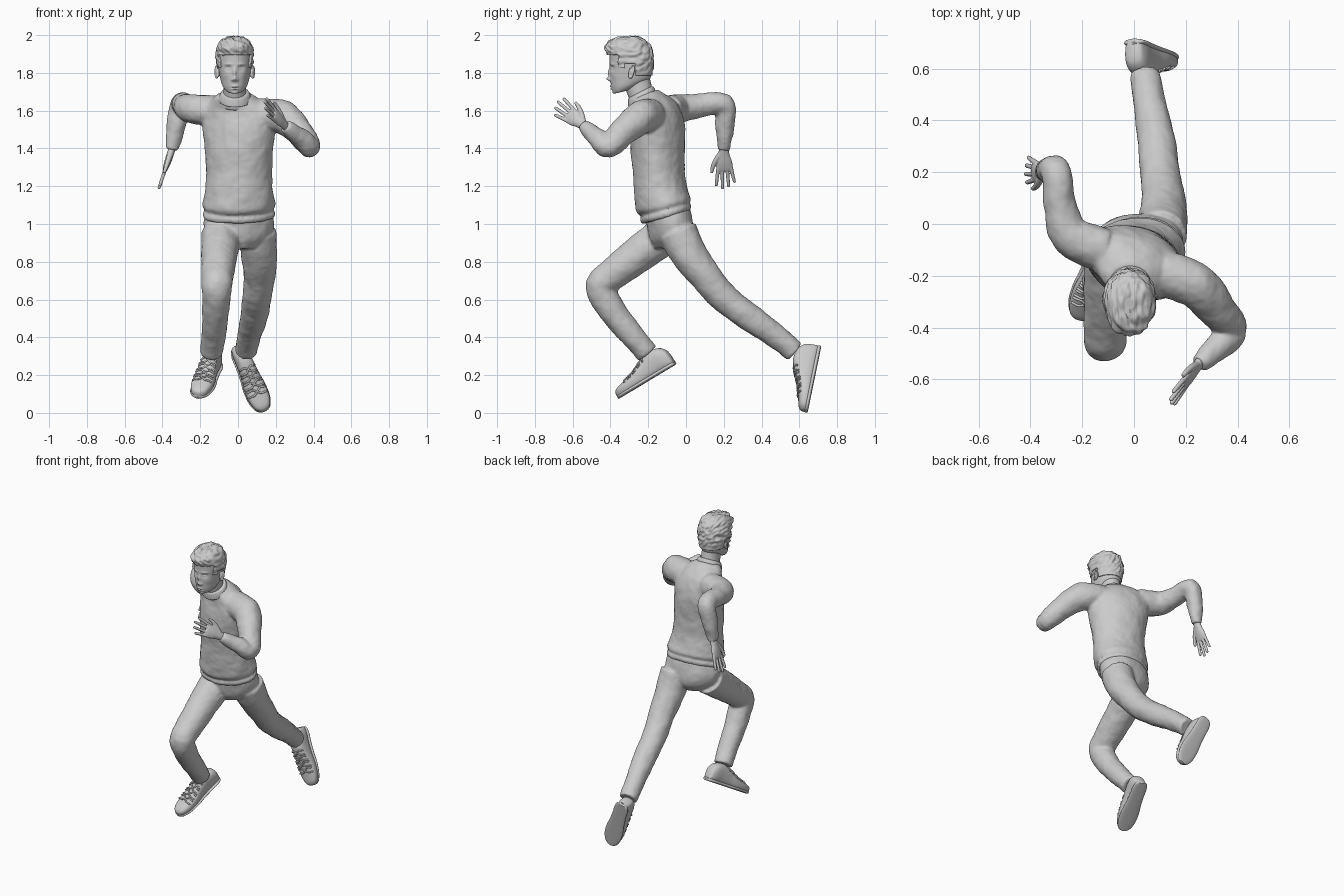
import bpy, bmesh, math
from math import sin, cos, pi, exp, radians
from mathutils import Vector, noise

if "Cube" in bpy.data.objects:
    bpy.data.objects.remove(bpy.data.objects["Cube"])


def spline(keys, k=6):
    """Catmull-Rom through tuples of any length"""
    out, n = [], len(keys)
    for i in range(n - 1):
        a, b, c, d = keys[max(i - 1, 0)], keys[i], keys[i + 1], keys[min(i + 2, n - 1)]
        for j in range(k):
            t = j / k
            out.append([.5 * (2 * q + (r - p) * t + (2 * p - 5 * q + 4 * r - s) * t * t
                              + (3 * q - p - 3 * r + s) * t ** 3) for p, q, r, s in zip(a, b, c, d)])
    return out + [list(keys[-1])]


def skin(name, rings):
    """Capped smooth surface through rings of points"""
    bm = bmesh.new()
    rows = [[bm.verts.new(p) for p in r] for r in rings]
    n = len(rows[0])
    for a, b in zip(rows, rows[1:]):
        for i in range(n):
            bm.faces.new((a[i], a[(i + 1) % n], b[(i + 1) % n], b[i]))
    bm.faces.new(rows[0])
    bm.faces.new(rows[-1][::-1])
    bmesh.ops.recalc_face_normals(bm, faces=bm.faces)
    me = bpy.data.meshes.new(name)
    bm.to_mesh(me)
    bm.free()
    me.shade_smooth()
    ob = bpy.data.objects.new(name, me)
    bpy.context.collection.objects.link(ob)
    return ob


def tube(name, keys, n=20, k=6):
    """Round limb along (x, y, z, radius) keys"""
    pts = spline(keys, k)
    pos = [Vector(p[:3]) for p in pts]
    rings, side = [], Vector((.31, .17, .93))
    for i, p in enumerate(pos):
        t = (pos[min(i + 1, len(pos) - 1)] - pos[max(i - 1, 0)]).normalized()
        side = (side - t * side.dot(t)).normalized()
        up = t.cross(side)
        rings.append([p + (side * cos(a) + up * sin(a)) * pts[i][3]
                      for a in (2 * pi * j / n for j in range(n))])
    return skin(name, rings)


def stack(name, keys, n=48, k=6):
    """Stacked ellipses: z, cx, cy, rx, ry, yaw, slope"""
    rings = []
    for z, cx, cy, rx, ry, yaw, sl in spline(keys, k):
        c, s, ring = cos(radians(yaw)), sin(radians(yaw)), []
        for j in range(n):
            x, y = rx * cos(2 * pi * j / n), ry * sin(2 * pi * j / n)
            dy = x * s + y * c
            ring.append(Vector((cx + x * c - y * s, cy + dy, z + sl * dy)))
        rings.append(ring)
    return skin(name, rings)


def fuse(name, parts, voxel, smooth=6, folds=0):
    """Melt overlapping parts into one skin"""
    bpy.ops.object.select_all(action='DESELECT')
    for p in parts:
        p.select_set(True)
    ob = bpy.context.view_layer.objects.active = parts[0]
    bpy.ops.object.join()
    ob.name = name
    m = ob.modifiers.new("melt", 'REMESH')
    m.mode, m.voxel_size, m.use_smooth_shade = 'VOXEL', voxel, True
    m = ob.modifiers.new("soften", 'SMOOTH')
    m.factor, m.iterations = .5, smooth
    if folds:
        tex = bpy.data.textures.new("cloth", 'CLOUDS')
        tex.noise_scale = .09
        m = ob.modifiers.new("folds", 'DISPLACE')
        m.texture, m.strength, m.mid_level = tex, folds, .5
    return ob


# Sweater: torso twisted against the hips, with both sleeves
torso = stack("torso", [
    (1.035, .005, -.105, .188, .125, 8, .28), (1.06, .005, -.107, .192, .134, 7, .28),
    (1.075, .005, -.11, .18, .125, 6, .26), (1.10, .005, -.118, .192, .145, 5, .22),
    (1.16, .005, -.13, .183, .142, 0, .1), (1.26, .005, -.143, .174, .136, -8, 0),
    (1.38, .005, -.15, .183, .138, -16, 0), (1.50, .005, -.15, .198, .135, -22, 0),
    (1.59, 0, -.155, .2, .115, -23, .05), (1.645, -.008, -.18, .15, .095, -20, .2),
    (1.685, -.015, -.225, .085, .07, -5, .4)])
sleeve_r = tube("sleeve", [(-.12, -.1, 1.595, .085), (-.245, -.045, 1.61, .078),
                           (-.285, .07, 1.627, .064), (-.3, .2, 1.632, .058),
                           (-.325, .207, 1.53, .051), (-.35, .2, 1.39, .034)])
sleeve_l = tube("sleeve", [(.11, -.19, 1.575, .088), (.235, -.235, 1.565, .088),
                           (.32, -.33, 1.49, .075), (.378, -.412, 1.41, .06),
                           (.325, -.475, 1.46, .052), (.25, -.54, 1.52, .034)])
fuse("sweater", [torso, sleeve_r, sleeve_l], .008, 8, .012)
stack("collar", [(1.655, -.015, -.232, .085, .073, 0, .5), (1.675, -.015, -.235, .083, .072, 0, .5),
                 (1.695, -.015, -.24, .073, .066, 0, .5), (1.70, -.015, -.24, .06, .055, 0, .5)])

# Trousers: pelvis and two legs in mid stride
pelvis = stack("pelvis", [(.87, .005, -.085, .09, .08, 8, 0), (.93, .005, -.08, .165, .115, 8, 0),
                          (1.0, .005, -.085, .188, .122, 8, 0), (1.06, .005, -.1, .178, .12, 8, .2)])
leg_r = tube("leg", [(-.09, -.11, .945, .105), (-.1, -.27, .825, .095), (-.108, -.4, .725, .085),
                     (-.112, -.452, .665, .08), (-.118, -.39, .54, .073),
                     (-.13, -.28, .405, .064), (-.142, -.205, .315, .06)])
leg_l = tube("leg", [(.1, -.045, .96, .105), (.112, .015, .84, .096), (.112, .105, .72, .084),
                     (.1, .2, .61, .077), (.085, .33, .51, .073), (.06, .47, .41, .064),
                     (.042, .575, .325, .058)])
fuse("trousers", [pelvis, leg_r, leg_l], .008, 8, .01)


# Shoes: lofted upper, sole slab and laces
def shoe(side, heel, toe, up):
    heel, toe = Vector(heel), Vector(toe)
    d = (toe - heel).normalized()
    u = Vector(up)
    u = (u - d * u.dot(d)).normalized()
    s, length = d.cross(u), (toe - heel).length
    prof = spline([(0, .022, .07), (.03, .036, .1), (.12, .045, .125), (.27, .046, .132),
                   (.45, .05, .11), (.62, .058, .082), (.8, .057, .066), (.93, .043, .054),
                   (.985, .024, .042), (1, .008, .03)], 5)

    def point(row, a, grow=0, high=None):
        t, w, h = row
        h = high or h
        q = [math.copysign(abs(f) ** .75, f) for f in (cos(a), sin(a))]
        return heel + d * (t * length) + s * (q[0] * (w + grow)) + u * (h * (.5 + .5 * q[1]) + grow)

    angles = [2 * pi * j / 32 for j in range(32)]
    skin("shoe_upper_" + side, [[point(r, a) for a in angles] for r in prof])
    skin("shoe_sole_" + side, [[point(r, a, .004, .022) - u * .004 for a in angles] for r in prof])
    for i, row in enumerate(prof[18:29:3]):
        for flip in (0, 1):
            end = prof[18 + 3 * i + 2]
            arc = [point(row if (j < 3) != flip else end, radians(35 + 22 * j), .002) for j in range(6)]
            tube(f"lace_{side}_{i}", [(*p, .005) for p in arc], 8, 3)


shoe("right", (-.115, -.055, .255), (-.212, -.355, .075), (-.05, -.55, .83))
shoe("left", (-.005, .715, .345), (.14, .645, .006), (0, -.97, .2))


# Hands: flat palm, four fingers and a thumb
def hand(side, wrist, d, w):
    o, d, w = Vector(wrist), Vector(d).normalized(), Vector(w)
    w = (w - d * w.dot(d)).normalized()
    n = d.cross(w)
    palm = [[o + d * t + w * (a * cos(q)) + n * (b * sin(q)) for q in (2 * pi * j / 20 for j in range(20))]
            for t, a, b in spline([(-.02, .025, .02), (.03, .029, .019), (.07, .041, .018),
                                   (.105, .042, .014), (.12, .036, .01)], 4)]
    parts = [skin("palm", palm)]
    for off, reach in ((.032, .195), (.011, .212), (-.011, .203), (-.032, .18)):
        keys = [(.09, off, .0105), (.15, off * 1.3, .0095), (reach, off * 1.5, .0085), (reach + .008, off * 1.5, .004)]
        parts.append(tube("finger", [(*(o + d * t + w * f), r) for t, f, r in keys], 12, 4))
    keys = [(.02, .015, .016), (.06, .045, .014), (.1, .064, .011), (.128, .07, .008)]
    parts.append(tube("thumb", [(*(o + d * t + w * f), r) for t, f, r in keys], 12, 4))
    fuse("hand_" + side, parts, .0035, 3)


hand("right", (-.35, .2, 1.395), (-.07, .01, -.21), (0, -1, 0))
hand("left", (.25, -.54, 1.52), (-.125, -.17, .13), (.05, .6, .8))

# Neck and head
HX = -.017
stack("neck", [(1.62, HX, -.215, .062, .06, 0, .3), (1.68, HX, -.237, .06, .063, 0, .3),
               (1.74, HX, -.255, .058, .068, 0, .2), (1.79, HX, -.265, .06, .07, 0, 0)])
skull = [(1.70, -.335, .02, .02, .25), (1.703, -.333, .042, .045, .25), (1.73, -.311, .064, .082, .15),
         (1.77, -.295, .077, .105, 0), (1.82, -.293, .085, .11, 0), (1.87, -.293, .09, .111, 0),
         (1.92, -.297, .088, .108, 0), (1.96, -.302, .072, .09, 0), (1.982, -.306, .043, .055, 0),
         (1.988, -.308, .01, .012, 0)]
head = stack("head", [(z, HX, y, a, b, 0, s) for z, y, a, b, s in skull], 128, 14)
# face bumps: x, z, width, height, push
bumps = [(0, 1.768, .011, .012, .02), (0, 1.80, .009, .022, .012), (0, 1.729, .018, .005, .007),
         (0, 1.715, .015, .005, .007), (0, 1.722, .022, .003, -.004), (0, 1.692, .022, .01, .008)]
for m in (-1, 1):
    bumps += [(m * .034, 1.824, .015, .012, -.012), (m * .033, 1.822, .011, .006, .007),
              (m * .035, 1.846, .02, .007, .005), (m * .014, 1.763, .006, .007, .008),
              (m * .05, 1.785, .018, .018, .003)]
for v in head.data.vertices:
    if v.co.y < -.31:
        v.co.y -= sum(p * exp(-((v.co.x - HX - x) / w) ** 2 - ((v.co.z - z) / h) ** 2)
                      for x, z, w, h, p in bumps)

# Ears: tilted rim around a flat lobe
for m, side in ((-1, "right"), (1, "left")):
    rim = [(HX + m * (.09 + .012 * (1 - cos(a)) / 2), -.298 + .019 * (1 - cos(a)) / 2 + .006 * sin(a),
            1.805 + .03 * sin(a), .006) for a in (radians(-100 + 34 * j) + pi for j in range(10))]
    parts = [tube("rim", rim, 10, 4),
             tube("lobe", [(HX + m * .088, -.292, 1.78, .009), (HX + m * .09, -.287, 1.805, .014),
                           (HX + m * .09, -.286, 1.825, .011)], 12, 4)]
    fuse("ear_" + side, parts, .003, 3)

# Hair: tousled cap trimmed at the hairline, swept up in front
hair = stack("hair", [(z + .004, HX, y, a + .01, b + .009, 0, 0) for z, y, a, b, s in skull[3:]], 128, 12)
bm = bmesh.new()
bm.from_mesh(hair.data)
low = [v for v in bm.verts if v.co.z < (1.895 if v.co.y < -.36 else 1.825 if v.co.y < -.325
                                        else 1.845 if v.co.y < -.27 else 1.785)]
bmesh.ops.delete(bm, geom=low, context='VERTS')
bm.normal_update()
for v in bm.verts:
    x, y, z = v.co
    tuft = .011 * noise.noise((x * 55 + z * 25, y * 22, z * 45)) * min(1, (z - 1.76) / .12)
    v.co += v.normal * tuft
    v.co.y -= .018 * exp(-((z - 1.935) / .03) ** 2) * max(0, min(1, (-.33 - y) / .05))
bm.to_mesh(hair.data)
bm.free()
m = hair.modifiers.new("thickness", 'SOLIDIFY')
m.thickness, m.offset = .012, -1
